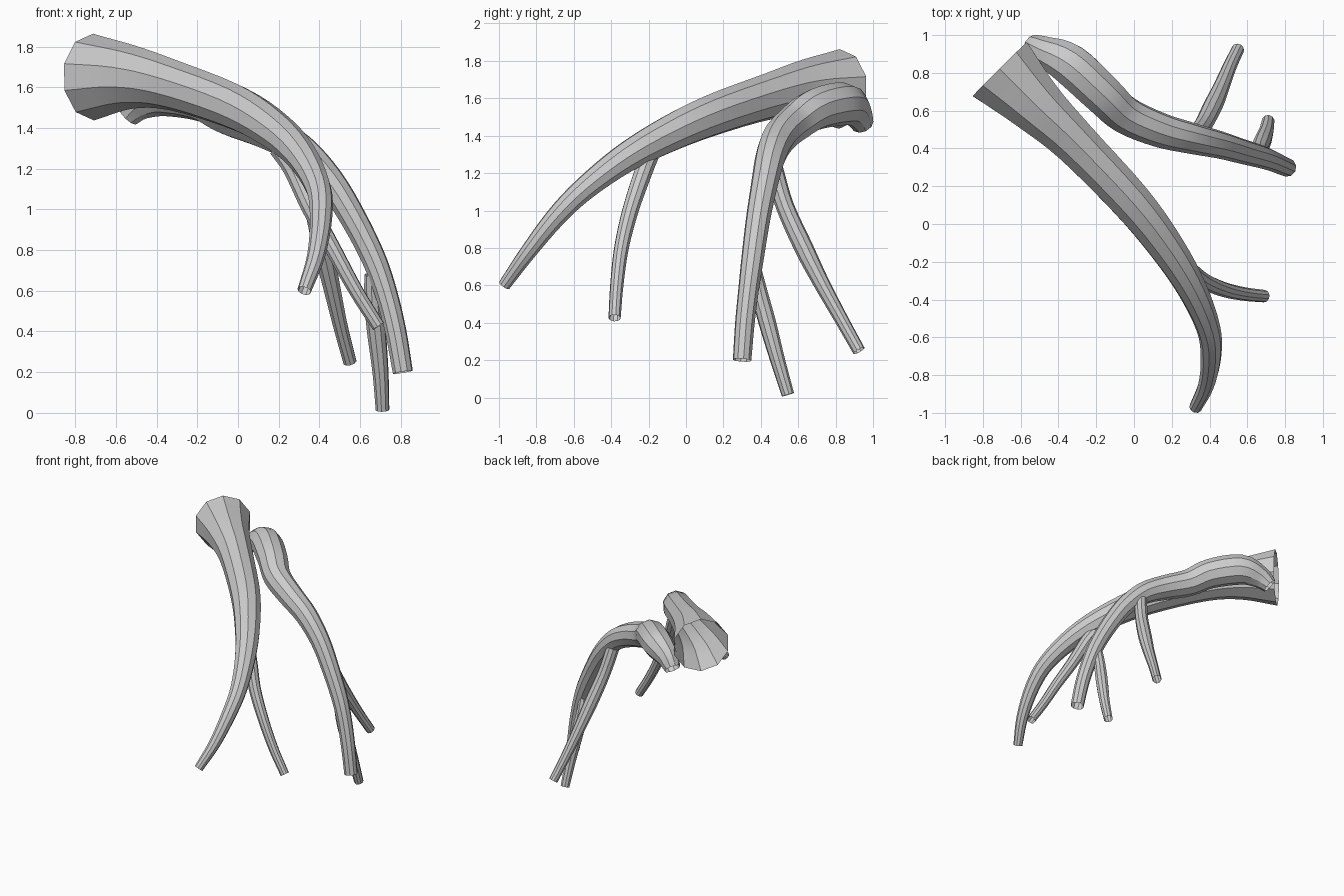
import bpy, bmesh, math
from mathutils import Vector

if "Cube" in bpy.data.objects:
    bpy.data.objects.remove(bpy.data.objects["Cube"])

SIDES = 10   # facets around each root
STEPS = 4    # rings between control points

mat = bpy.data.materials.new("root_grey")
mat.diffuse_color = (0.6, 0.6, 0.6, 1)
mat.use_nodes = True
mat.node_tree.nodes["Principled BSDF"].inputs["Base Color"].default_value = mat.diffuse_color


def smooth_path(pts):
    """Catmull-Rom through (x, y, z, radius) points."""
    p = [Vector(q) for q in pts]
    p = [2 * p[0] - p[1]] + p + [2 * p[-1] - p[-2]]
    out = []
    for i in range(1, len(p) - 2):
        a, b, c, d = p[i - 1:i + 3]
        for s in range(STEPS):
            t = s / STEPS
            out.append(0.5 * (2 * b + (c - a) * t + (2 * a - 5 * b + 4 * c - d) * t * t
                              + (3 * b - a - 3 * c + d) * t ** 3))
    out.append(p[-2])
    return out


def root(name, pts):
    """Open-ended tapering tube that follows the path without twisting."""
    path = smooth_path(pts)
    centres = [q.to_3d() for q in path]
    bm = bmesh.new()
    rings, normal, last = [], None, None
    for i, c in enumerate(centres):
        tan = (centres[min(i + 1, len(centres) - 1)] - centres[max(i - 1, 0)]).normalized()
        if normal is None:
            normal = (Vector((0, 0, 1)) - tan * tan.z).normalized()
        else:
            normal = last.rotation_difference(tan) @ normal
        last = tan
        side = tan.cross(normal)
        ring = []
        for k in range(SIDES):
            a = 2 * math.pi * k / SIDES
            ring.append(bm.verts.new(c + path[i][3] * (math.cos(a) * normal + math.sin(a) * side)))
        rings.append(ring)
    for r0, r1 in zip(rings, rings[1:]):
        for k in range(SIDES):
            j = (k + 1) % SIDES
            bm.faces.new((r0[k], r0[j], r1[j], r1[k]))
    mesh = bpy.data.meshes.new(name)
    bm.to_mesh(mesh)
    bm.free()
    mesh.materials.append(mat)
    ob = bpy.data.objects.new(name, mesh)
    bpy.context.collection.objects.link(ob)
    bpy.ops.object.select_all(action='DESELECT')
    ob.select_set(True)
    bpy.context.view_layer.objects.active = ob
    bpy.ops.object.shade_smooth_by_angle(angle=math.radians(30))


# Thick root and its side shoot
root("main_root", [
    (-.71, .82, 1.65, .213), (-.52, .63, 1.65, .157), (-.32, .44, 1.61, .125),
    (-.02, .125, 1.505, .112), (.17, -.12, 1.395, .097), (.305, -.34, 1.27, .08),
    (.393, -.55, 1.11, .064), (.408, -.70, .96, .055), (.383, -.85, .77, .044),
    (.325, -.972, .60, .034)])
root("main_root_shoot", [
    (.20, -.19, 1.30, .05), (.27, -.23, 1.20, .05), (.36, -.297, 1.0, .045),
    (.47, -.345, .80, .04), (.58, -.37, .60, .036), (.69, -.382, .425, .033)])

# Second root, bending over and down, with two shoots
root("second_root", [
    (-.54, .945, 1.46, .06), (-.47, .91, 1.525, .085), (-.34, .845, 1.57, .114),
    (-.17, .69, 1.54, .112), (-.05, .58, 1.465, .102), (.13, .50, 1.39, .093),
    (.30, .455, 1.295, .083), (.45, .42, 1.14, .073), (.57, .385, .95, .066),
    (.67, .357, .75, .061), (.73, .335, .58, .056), (.775, .315, .40, .053),
    (.81, .30, .20, .05)])
root("upper_shoot", [
    (.33, .47, 1.22, .05), (.37, .53, 1.02, .049), (.42, .63, .80, .051),
    (.46, .72, .62, .044), (.505, .83, .42, .037), (.55, .925, .25, .034)])
root("lower_shoot", [
    (.66, .365, .68, .04), (.665, .395, .55, .045), (.68, .435, .40, .047),
    (.70, .49, .20, .04), (.71, .545, .015, .034)])
